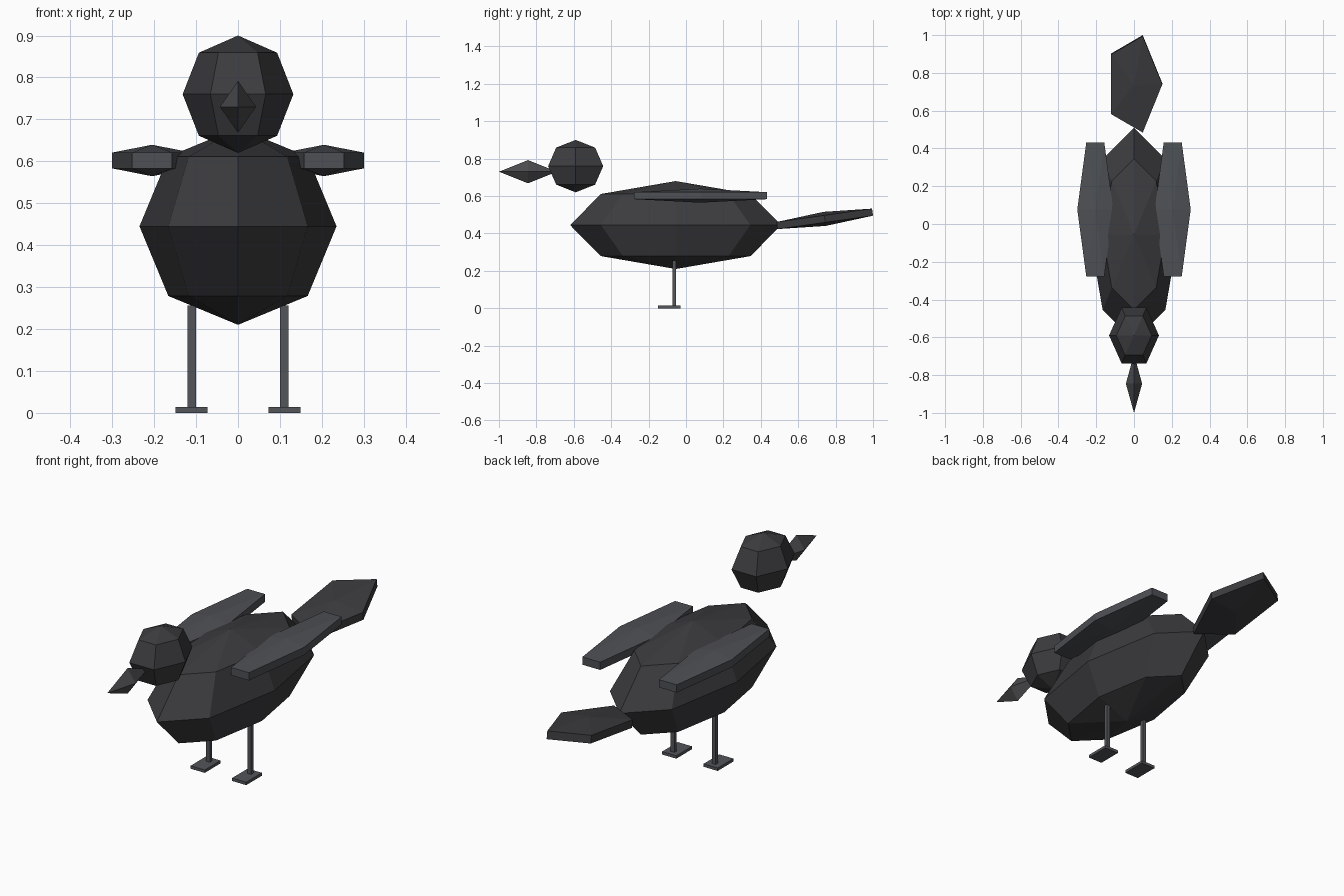
import bpy
from math import sin, cos, pi, radians

if "Cube" in bpy.data.objects:
    bpy.data.objects.remove(bpy.data.objects["Cube"])


def material(name, rgb):
    m = bpy.data.materials.new(name)
    m.diffuse_color = (*rgb, 1)
    m.use_nodes = True
    m.node_tree.nodes["Principled BSDF"].inputs["Base Color"].default_value = m.diffuse_color
    return m


PLUMAGE = material("dark_plumage", (0.045, 0.045, 0.05))
WING = material("wing_grey", (0.075, 0.08, 0.09))
BEAK = material("beak_grey", (0.07, 0.07, 0.075))
LEG = material("leg_grey", (0.085, 0.09, 0.10))


def make(name, verts, faces, loc, mat, tilt=0):
    mesh = bpy.data.meshes.new(name)
    mesh.from_pydata(verts, [], faces)
    mesh.materials.append(mat)
    ob = bpy.data.objects.new(name, mesh)
    ob.location = loc
    ob.rotation_euler.x = tilt
    bpy.context.collection.objects.link(ob)
    return ob


def spheroid(name, loc, radii, segs, rings, mat, tilt=0):
    """Faceted ellipsoid with its poles on z and a corner on +x."""
    rx, ry, rz = radii
    verts = [(rx * sin(pi * r / rings) * cos(2 * pi * s / segs),
              ry * sin(pi * r / rings) * sin(2 * pi * s / segs),
              rz * cos(pi * r / rings))
             for r in range(1, rings) for s in range(segs)]
    top, bottom = len(verts), len(verts) + 1
    verts += [(0, 0, rz), (0, 0, -rz)]
    faces = []
    last = (rings - 2) * segs
    for s in range(segs):
        n = (s + 1) % segs
        faces.append((top, s, n))
        faces.append((bottom, last + n, last + s))
        for r in range(rings - 2):
            a, b = r * segs, (r + 1) * segs
            faces.append((a + s, b + s, b + n, a + n))
    return make(name, verts, faces, loc, mat, tilt)


def box(name, loc, size, mat):
    verts = [(x * size[0] / 2, y * size[1] / 2, z * size[2] / 2)
             for x in (-1, 1) for y in (-1, 1) for z in (-1, 1)]
    faces = [(0, 1, 3, 2), (4, 6, 7, 5), (0, 4, 5, 1),
             (2, 3, 7, 6), (0, 2, 6, 4), (1, 5, 7, 3)]
    return make(name, verts, faces, loc, mat)


# Body, head and beak
spheroid("body", (0, -0.055, 0.445), (0.235, 0.565, 0.235), 8, 4, PLUMAGE)
spheroid("head", (0, -0.59, 0.76), (0.132, 0.17, 0.14), 6, 4, PLUMAGE)
spheroid("beak", (0, -0.845, 0.73), (0.043, 0.155, 0.062), 4, 2, BEAK)

# Tail: flat five-sided fan, tilted up at the back
spheroid("tail", (0, 0.742, 0.478), (0.15 / sin(pi / 3), 0.313, 0.038),
         5, 3, PLUMAGE, radians(8))

# Wings, legs and feet on both sides
for side, x in (("left", -1), ("right", 1)):
    spheroid(side + "_wing", (x * 0.205, 0.077, 0.602),
             (0.11, 0.473, 0.0375), 6, 3, WING)
    box(side + "_leg", (x * 0.11, -0.063, 0.131), (0.02, 0.017, 0.25), LEG)
    box(side + "_foot", (x * 0.111, -0.09, 0.007), (0.076, 0.12, 0.014), LEG)
